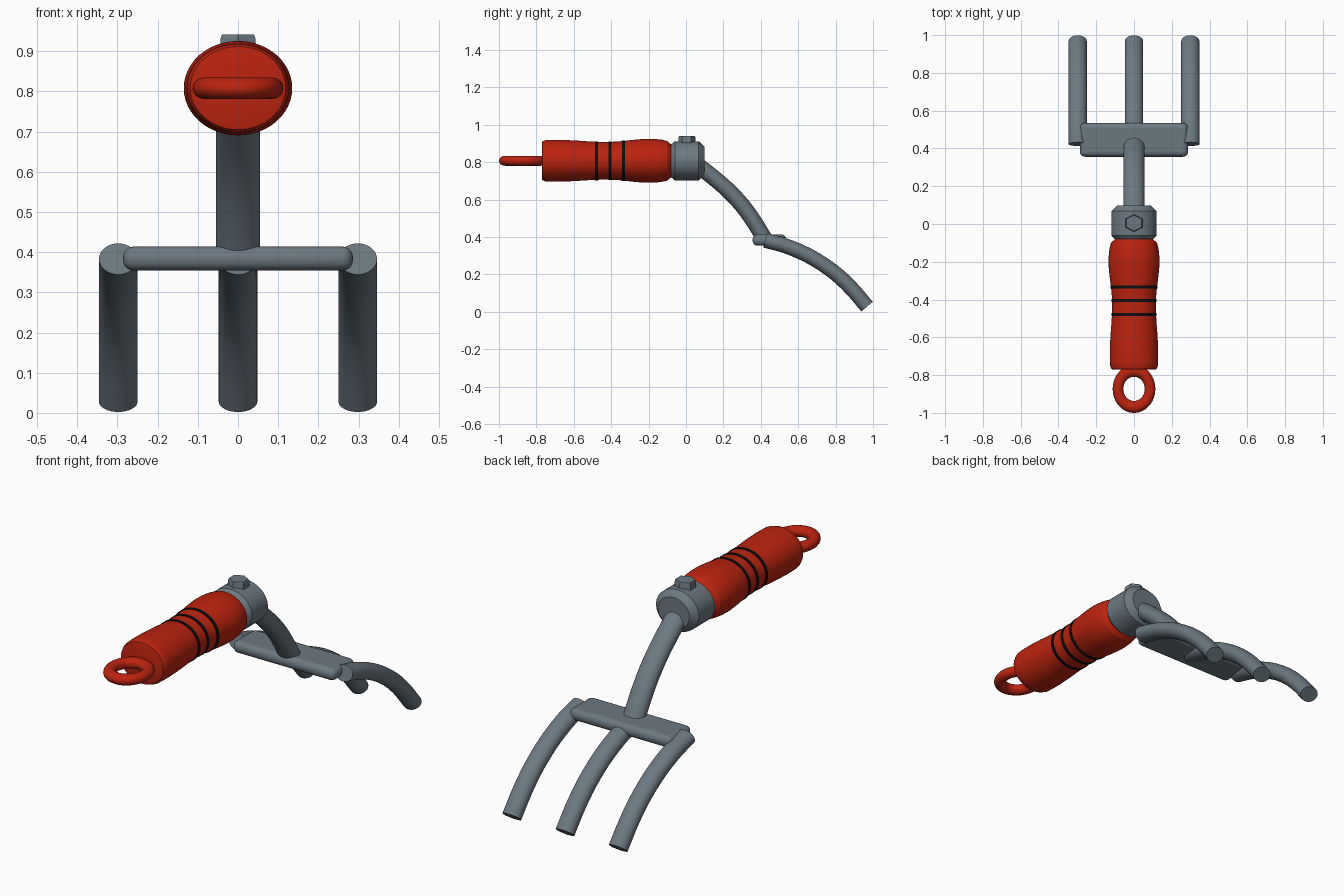
import bpy, bmesh, math
from mathutils import Vector

if "Cube" in bpy.data.objects:
    bpy.data.objects.remove(bpy.data.objects["Cube"])

AXIS_Z = 0.808  # height of the handle axis


def material(name, rgb):
    m = bpy.data.materials.new(name)
    m.diffuse_color = (*rgb, 1)
    m.use_nodes = True
    m.node_tree.nodes["Principled BSDF"].inputs["Base Color"].default_value = m.diffuse_color
    return m


RED = material("red_grip", (0.50, 0.017, 0.005))
GREY = material("grey_metal", (0.15, 0.19, 0.22))
BLACK = material("black_band", (0.004, 0.004, 0.005))


def finish(ob, name, mat, angle=30):
    ob.name = name
    ob.data.materials.clear()
    ob.data.materials.append(mat)
    bpy.ops.object.select_all(action='DESELECT')
    ob.select_set(True)
    bpy.context.view_layer.objects.active = ob
    bpy.ops.object.shade_smooth_by_angle(angle=math.radians(angle))
    return ob


def loft(name, rings, mat):
    """Skin a list of equal-length point rings and cap both ends."""
    bm = bmesh.new()
    loops = [[bm.verts.new(p) for p in r] for r in rings]
    n = len(loops[0])
    for a, b in zip(loops, loops[1:]):
        for i in range(n):
            j = (i + 1) % n
            bm.faces.new((a[i], a[j], b[j], b[i]))
    bm.faces.new(loops[0][::-1])
    bm.faces.new(loops[-1])
    bmesh.ops.recalc_face_normals(bm, faces=bm.faces)
    me = bpy.data.meshes.new(name)
    bm.to_mesh(me)
    bm.free()
    ob = bpy.data.objects.new(name, me)
    bpy.context.collection.objects.link(ob)
    return finish(ob, name, mat)


def turned(name, profile, mat, flat=0.87, n=48):
    """Oval turned part along y; profile = (y, half width)."""
    angs = [2 * math.pi * i / n for i in range(n)]
    return loft(name, [[(r * math.cos(a), y, AXIS_Z + flat * r * math.sin(a)) for a in angs]
                       for y, r in profile], mat)


def smooth_path(pts, steps=4):
    """Catmull-Rom curve through (y, z) points."""
    p = [Vector(q) for q in pts]
    p = [2 * p[0] - p[1]] + p + [2 * p[-1] - p[-2]]
    out = []
    for i in range(1, len(p) - 2):
        a, b, c, d = p[i - 1:i + 3]
        for k in range(steps):
            t = k / steps
            out.append(0.5 * (2 * b + (c - a) * t + (2 * a - 5 * b + 4 * c - d) * t * t
                              + (3 * b - a - 3 * c + d) * t ** 3))
    return out + [p[-2]]


def bent_rod(name, x, pts, wide, thick, mat, n=32):
    path = smooth_path(pts)
    rings = []
    for i, c in enumerate(path):
        t = (path[min(i + 1, len(path) - 1)] - path[max(i - 1, 0)]).normalized()
        ring = []
        for k in range(n):
            a = 2 * math.pi * k / n
            s = thick * math.sin(a)
            ring.append((x + wide * math.cos(a), c.x - t.y * s, c.y + t.x * s))
        rings.append(ring)
    return loft(name, rings, mat)


# Grip: waisted oval with bevelled ends
grip = [(-0.75, 0.127), (-0.68, 0.128), (-0.60, 0.125), (-0.50, 0.118), (-0.42, 0.116),
        (-0.35, 0.120), (-0.27, 0.130), (-0.20, 0.135), (-0.14, 0.131), (-0.10, 0.122)]
smooth = [(p.x, p.y) for p in smooth_path(grip)]
turned("grip", [(-0.77, 0.112), (-0.768, 0.119)] + smooth + [(-0.078, 0.098)], RED)


def grip_radius(y):
    for (y0, r0), (y1, r1) in zip(smooth, smooth[1:]):
        if y0 <= y <= y1:
            return r0 + (r1 - r0) * (y - y0) / (y1 - y0)


# Black bands round the grip
for i, y in enumerate((-0.478, -0.406, -0.334)):
    r = grip_radius(y) + 0.003
    turned(f"grip_band_{i + 1}", [(y - 0.008, r), (y + 0.008, r)], BLACK)

# Hanging ring
bpy.ops.mesh.primitive_torus_add(location=(0, -0.873, AXIS_Z), major_radius=0.085,
                                 minor_radius=0.028, major_segments=48, minor_segments=16)
ring = bpy.context.object
ring.scale = (1, 1.125, 0.95)
finish(ring, "hanging_ring", RED)

# Metal collar in front of the grip
turned("collar", [(-0.085, 0.096), (-0.06, 0.120), (0.068, 0.120), (0.098, 0.088)], GREY)

# Hexagonal bolt head on the collar
hexa = [math.pi / 2 + i * math.pi / 3 for i in range(6)]
loft("bolt_head", [[(r * 1.1 * math.cos(a), 0.005 + r * math.sin(a), z) for a in hexa]
                   for z, r in ((0.89, 0.046), (0.93, 0.046), (0.941, 0.042))], GREY)

# Curved neck
bent_rod("neck", 0, [(0.06, 0.785), (0.12, 0.740), (0.22, 0.655), (0.30, 0.570),
                     (0.365, 0.480), (0.42, 0.390)], 0.055, 0.043, GREY)

# Crossbar with rounded edges
bpy.ops.mesh.primitive_cube_add(size=1, location=(0, 0.446, 0.384))
bar = bpy.context.object
bar.scale = (0.572, 0.18, 0.060)
bpy.ops.object.transform_apply(location=False, rotation=False, scale=True)
bev = bar.modifiers.new("rounding", 'BEVEL')
bev.width = 0.027
bev.segments = 5
finish(bar, "crossbar", GREY)

# Three curved tines
tine = [(0.423, 0.383), (0.52, 0.357), (0.61, 0.322), (0.70, 0.275),
        (0.80, 0.205), (0.885, 0.125), (0.968, 0.028)]
for name, x in (("left_tine", -0.298), ("middle_tine", 0), ("right_tine", 0.298)):
    bent_rod(name, x, tine, 0.048, 0.040, GREY)
